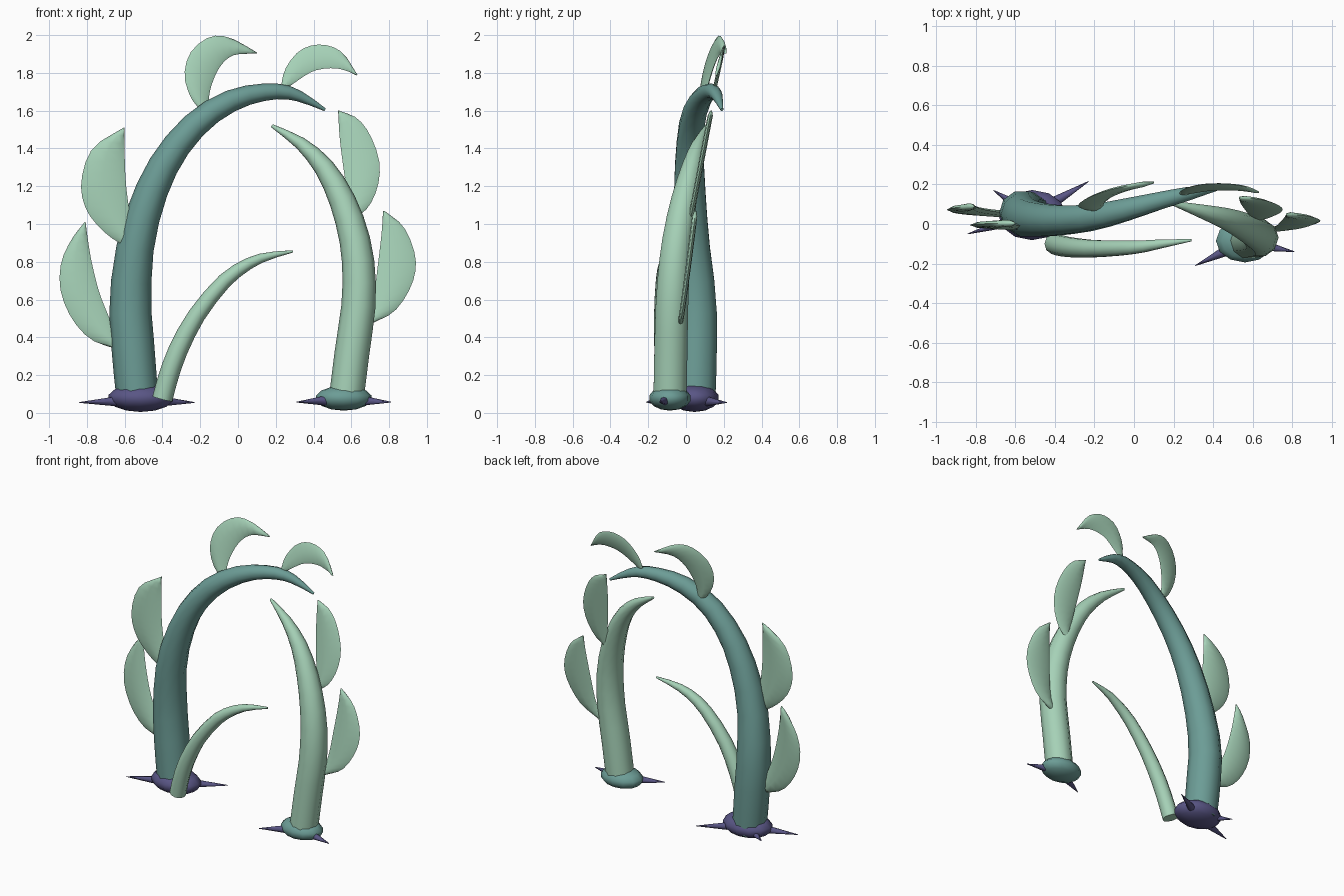
import bpy, bmesh, math
from mathutils import Vector

cube = bpy.data.objects.get("Cube")
if cube:
    bpy.data.objects.remove(cube, do_unlink=True)


def material(name, rgb):
    m = bpy.data.materials.new(name)
    m.use_nodes = True
    m.diffuse_color = (*rgb, 1)
    m.node_tree.nodes["Principled BSDF"].inputs["Base Color"].default_value = (*rgb, 1)
    return m


TEAL = material("deep teal", (0.15, 0.335, 0.305))
GREEN = material("pale green", (0.38, 0.64, 0.475))
PURPLE = material("dusk purple", (0.10, 0.092, 0.235))


def spline(points, count):
    """Smooth samples through the given points, any dimension."""
    pts = [Vector(p) for p in points]
    pts = [pts[0] * 2 - pts[1]] + pts + [pts[-1] * 2 - pts[-2]]
    spans, out = len(pts) - 3, []
    for k in range(count):
        s = k / (count - 1) * spans
        i = min(int(s), spans - 1)
        t = s - i
        a, b, c, d = pts[i:i + 4]
        out.append((b * 2 + (c - a) * t + (a * 2 - b * 5 + c * 4 - d) * t ** 2
                    + (b * 3 - a - c * 3 + d) * t ** 3) / 2)
    return out


def loft(name, rings, mat, angle):
    """Skin a list of equal rings and cap both ends."""
    bm = bmesh.new()
    loops = [[bm.verts.new(p) for p in ring] for ring in rings]
    n = len(loops[0])
    for lo, hi in zip(loops, loops[1:]):
        for i in range(n):
            j = (i + 1) % n
            bm.faces.new((lo[i], lo[j], hi[j], hi[i]))
    bm.faces.new(loops[0])
    bm.faces.new(loops[-1])
    bmesh.ops.recalc_face_normals(bm, faces=bm.faces)
    return finish(name, bm, mat, angle)


def finish(name, bm, mat, angle):
    mesh = bpy.data.meshes.new(name)
    bm.to_mesh(mesh)
    bm.free()
    mesh.materials.append(mat)
    ob = bpy.data.objects.new(name, mesh)
    bpy.context.collection.objects.link(ob)
    bpy.ops.object.select_all(action="DESELECT")
    ob.select_set(True)
    bpy.context.view_layer.objects.active = ob
    bpy.ops.object.shade_smooth_by_angle(angle=math.radians(angle))
    return ob


def stalk(name, points, mat, sections, sides=10):
    """Tapered tube; each point is x, y, z, radius."""
    samples = spline(points, sections)
    centres = [s.to_3d() for s in samples]
    rings = []
    for i, c in enumerate(centres):
        along = (centres[min(i + 1, sections - 1)] - centres[max(i - 1, 0)]).normalized()
        u = Vector((0, 1, 0)).cross(along).normalized()
        v = along.cross(u)
        r = max(samples[i][3], 0.006)
        angles = [math.tau * k / sides for k in range(sides)]
        rings.append([c + (u * math.cos(a) + v * math.sin(a)) * r for a in angles])
    loft(name, rings, mat, 60)


def leaf(name, outer, inner, y, lean_x, lean_z, thick=0.014, sections=15):
    """Crescent blade between two edges drawn in x and z, on a leaning plane."""
    x0, z0 = outer[0]
    rings = []
    for a, b in zip(spline(outer, sections), spline(inner, sections)):
        half = min(thick, (a - b).length * 0.3 + 0.003)
        ring = []
        for k in range(8):
            ang = math.tau * k / 8
            p = a.lerp(b, 0.5 - 0.5 * math.cos(ang))
            depth = y + lean_x * (p.x - x0) + lean_z * (p.y - z0)
            ring.append((p.x, depth + half * math.sin(ang), p.y))
        rings.append(ring)
    loft(name, rings, GREEN, 70)


def root(name, centre, size, mat):
    bm = bmesh.new()
    bmesh.ops.create_uvsphere(bm, u_segments=12, v_segments=7, radius=1)
    for v in bm.verts:
        v.co = Vector(c + s * k for c, s, k in zip(centre, size, v.co))
    finish(name, bm, mat, 50)


def thorn(name, start, tip):
    start, tip = Vector(start), Vector(tip)
    bm = bmesh.new()
    bmesh.ops.create_cone(bm, cap_ends=True, segments=8, radius1=0.026,
                          radius2=0.002, depth=(tip - start).length)
    turn = (tip - start).to_track_quat("Z", "Y")
    for v in bm.verts:
        v.co = turn @ v.co + (start + tip) / 2
    finish(name, bm, PURPLE, 60)


# Arching stalks
stalk("tall_stalk", [
    (-.53, .05, .05, .11), (-.555, .055, .33, .114), (-.57, .055, .6, .11),
    (-.54, .03, .9, .098), (-.46, .02, 1.17, .087), (-.35, .02, 1.38, .077),
    (-.2, .035, 1.55, .068), (-.03, .075, 1.655, .058), (.12, .115, 1.695, .047),
    (.24, .145, 1.7, .039), (.34, .168, 1.67, .027), (.46, .19, 1.605, .008)], TEAL, 20)
stalk("right_stalk", [
    (.57, -.085, .05, .092), (.605, -.08, .33, .092), (.64, -.073, .6, .09),
    (.63, -.055, .85, .084), (.57, -.02, 1.08, .073), (.47, .025, 1.28, .056),
    (.34, .065, 1.42, .035), (.18, .11, 1.52, .009)], GREEN, 16)
stalk("small_stalk", [
    (-.4, -.1, .075, .054), (-.36, -.112, .22, .053), (-.3, -.12, .37, .051),
    (-.21, -.125, .53, .046), (-.08, -.122, .69, .04), (.03, -.115, .775, .033),
    (.14, -.1, .825, .023), (.29, -.082, .855, .006)], GREEN, 13)

# Swollen roots and their thorns
root("tall_root", (-.515, .045, .079), (.175, .13, .074), PURPLE)
root("right_root", (.56, -.085, .078), (.15, .112, .066), TEAL)
for i, tip in enumerate([(-.84, -.05, .055), (-.23, .215, .055), (-.71, .17, .06)]):
    base = Vector((-.515, .045, .065)).lerp(Vector(tip), 0.4)
    thorn(f"tall_root_thorn_{i + 1}", base, tip)
for i, tip in enumerate([(.81, -.14, .057), (.31, -.21, .057)]):
    base = Vector((.56, -.09, .07)).lerp(Vector(tip), 0.4)
    thorn(f"right_root_thorn_{i + 1}", base, tip)

# Crescent leaves
leaf("lower_left_leaf",
     [(-.65, .34), (-.78, .39), (-.88, .5), (-.94, .65), (-.935, .8), (-.88, .92), (-.812, 1.01)],
     [(-.62, .36), (-.68, .5), (-.735, .64), (-.775, .8), (-.795, .92), (-.807, 1.01)],
     .05, 0, .06, .018)
leaf("upper_left_leaf",
     [(-.58, .87), (-.7, .95), (-.8, 1.07), (-.83, 1.22), (-.77, 1.4), (-.605, 1.51)],
     [(-.53, .9), (-.57, 1.05), (-.592, 1.2), (-.6, 1.36), (-.6, 1.51)],
     -.015, 0, .03, .018)
leaf("lower_right_leaf",
     [(.7, .47), (.83, .54), (.92, .68), (.94, .82), (.88, .98), (.775, 1.07)],
     [(.67, .48), (.715, .6), (.74, .78), (.76, .95), (.768, 1.07)],
     -.03, .02, .13)
leaf("upper_right_leaf",
     [(.62, 1.03), (.69, 1.09), (.74, 1.2), (.748, 1.33), (.7, 1.47), (.63, 1.56), (.535, 1.6)],
     [(.59, 1.05), (.575, 1.18), (.555, 1.32), (.538, 1.46), (.53, 1.6)],
     .025, 0, .19)
leaf("crown_leaf",
     [(-.18, 1.58), (-.25, 1.67), (-.283, 1.79), (-.25, 1.91), (-.15, 1.99), (-.04, 1.985), (.1, 1.908)],
     [(-.15, 1.58), (-.155, 1.66), (-.135, 1.75), (-.09, 1.84), (-.02, 1.895), (.1, 1.902)],
     .075, .25, .2)
leaf("tip_leaf",
     [(.225, 1.71), (.25, 1.82), (.33, 1.92), (.44, 1.95), (.55, 1.91), (.632, 1.79)],
     [(.235, 1.7), (.31, 1.755), (.4, 1.81), (.5, 1.825), (.57, 1.812), (.627, 1.787)],
     .15, -.02, .24, .01)
